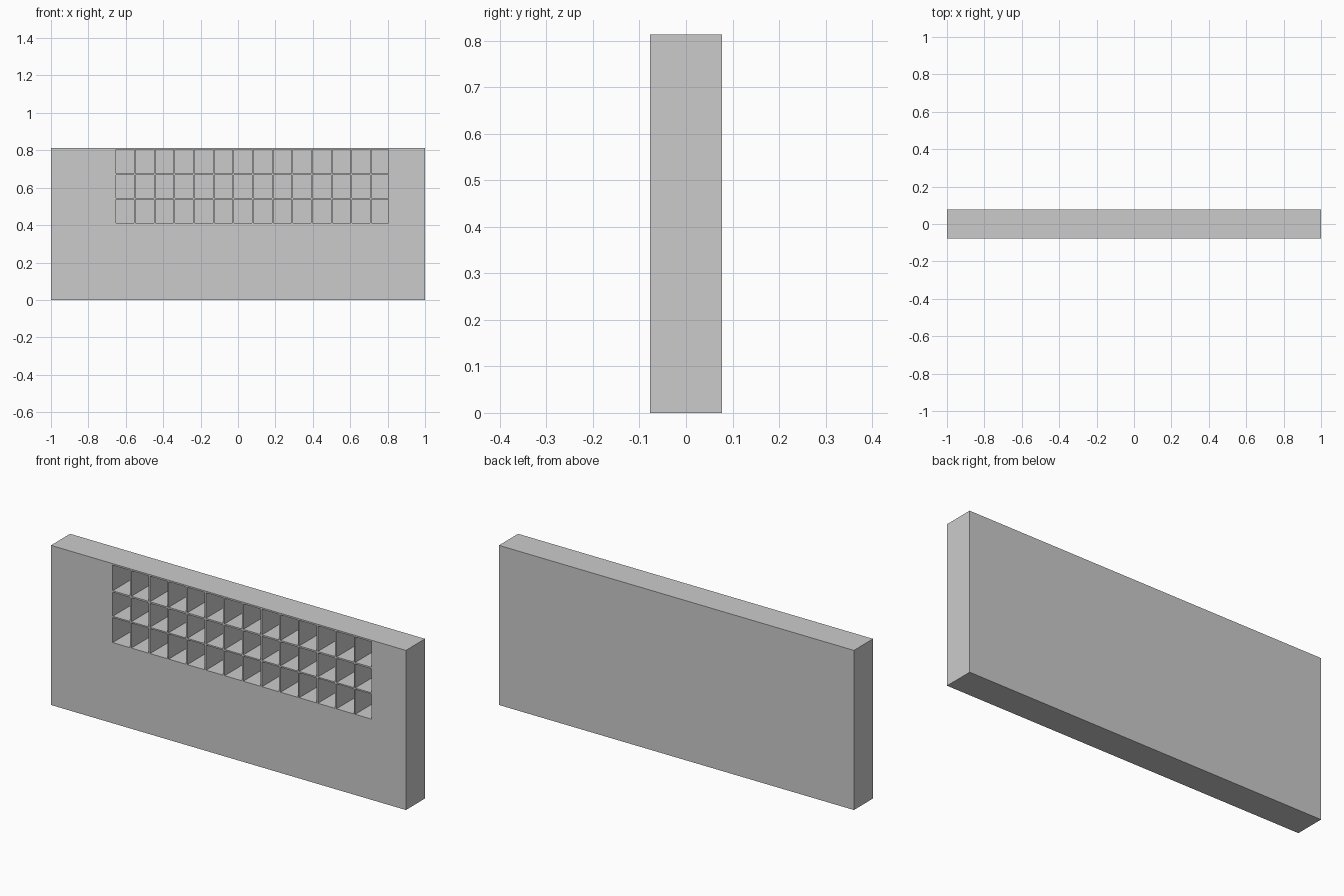
import bpy
import bmesh
from mathutils import Matrix, Vector

default = bpy.data.objects.get("Cube")
if default:
    bpy.data.objects.remove(default, do_unlink=True)

WIDTH, DEPTH, HEIGHT = 2.0, 0.154, 0.813
POCKET_DEPTH = 0.146
COLUMNS, FIRST_X, PITCH, GAP, LAST_X = 14, -0.652, 0.1051, 0.008, 0.805
ROWS = [(0.411, 0.538), (0.545, 0.667), (0.675, 0.805)]

grey = bpy.data.materials.new("plain grey")
grey.use_nodes = True
colour = (0.6, 0.6, 0.6, 1.0)
grey.diffuse_color = colour
grey.node_tree.nodes["Principled BSDF"].inputs["Base Color"].default_value = colour


def add_box(bm, low, high):
    """Add a box between two opposite corners."""
    low, high = Vector(low), Vector(high)
    matrix = Matrix.Translation((low + high) / 2) @ Matrix.Diagonal((*(high - low), 1))
    bmesh.ops.create_cube(bm, size=1, matrix=matrix)


def make_object(name, boxes):
    """Make one object out of a list of boxes."""
    bm = bmesh.new()
    for low, high in boxes:
        add_box(bm, low, high)
    mesh = bpy.data.meshes.new(name)
    bm.to_mesh(mesh)
    bm.free()
    mesh.materials.append(grey)
    obj = bpy.data.objects.new(name, mesh)
    bpy.context.collection.objects.link(obj)
    return obj


# Solid wall slab
front = -DEPTH / 2
wall = make_object("wall", [((-WIDTH / 2, front, 0), (WIDTH / 2, -front, HEIGHT))])

# Rows of deep pockets, open at the front only
pockets = []
for bottom, top in ROWS:
    for column in range(COLUMNS):
        left = FIRST_X + column * PITCH
        right = min(left + PITCH - GAP, LAST_X)
        pockets.append(((left, front - 0.05, bottom), (right, front + POCKET_DEPTH, top)))
cutter = make_object("pocket_cutter", pockets)
cutter.hide_render = True

# Cut the pockets, then discard the cutter
cut = wall.modifiers.new("pockets", "BOOLEAN")
cut.operation = "DIFFERENCE"
cut.solver = "EXACT"
cut.object = cutter
bpy.context.view_layer.objects.active = wall
bpy.ops.object.modifier_apply(modifier=cut.name)
bpy.data.objects.remove(cutter, do_unlink=True)
